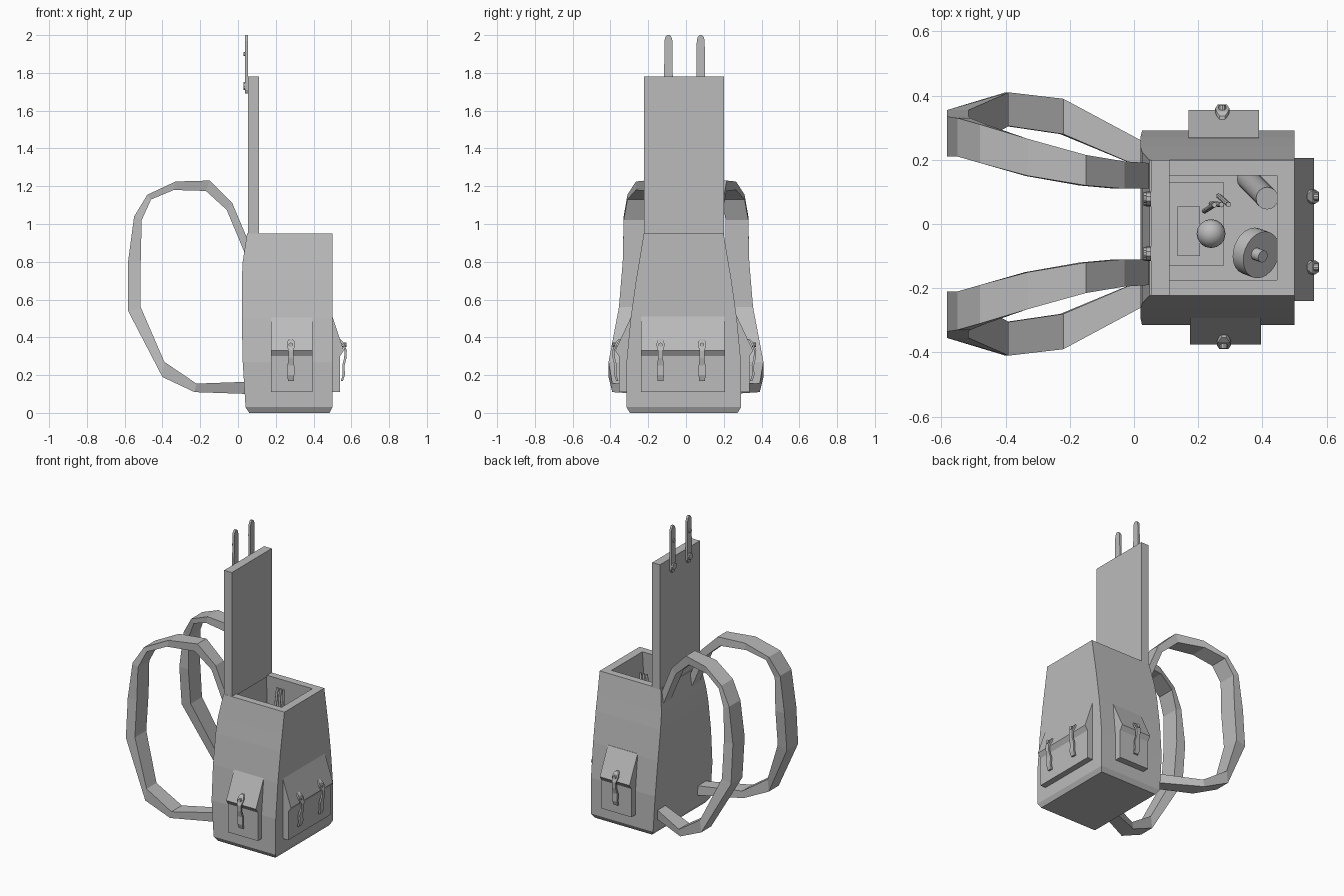
import bpy, bmesh, math
from mathutils import Vector, Matrix

if "Cube" in bpy.data.objects:
    bpy.data.objects.remove(bpy.data.objects["Cube"])

CY = -0.012  # centre line of the bag
grey = bpy.data.materials.new("grey_canvas")
grey.diffuse_color = (0.5, 0.5, 0.5, 1)
grey.use_nodes = True
grey.node_tree.nodes["Principled BSDF"].inputs["Base Color"].default_value = grey.diffuse_color


def finish(name, bm):
    bmesh.ops.recalc_face_normals(bm, faces=bm.faces)
    me = bpy.data.meshes.new(name)
    bm.to_mesh(me)
    bm.free()
    me.materials.append(grey)
    ob = bpy.data.objects.new(name, me)
    bpy.context.collection.objects.link(ob)
    return ob


def loft(name, rings):
    """Skin closed rings of equal length and cap both ends."""
    bm = bmesh.new()
    vs = [[bm.verts.new(p) for p in r] for r in rings]
    n = len(vs[0])
    for a, b in zip(vs, vs[1:]):
        for i in range(n):
            bm.faces.new((a[i], a[(i + 1) % n], b[(i + 1) % n], b[i]))
    bm.faces.new(vs[0])
    bm.faces.new(vs[-1])
    return finish(name, bm)


def rect(z, x0, x1, h):
    return [(x0, CY - h, z), (x1, CY - h, z), (x1, CY + h, z), (x0, CY + h, z)]


def box(name, x0, x1, y0, y1, z0, z1):
    return loft(name, [[(x0, y0, z), (x1, y0, z), (x1, y1, z), (x0, y1, z)] for z in (z0, z1)])


def cylinder(name, loc, r, depth, rot=(0, 0, 0), sides=16):
    bm = bmesh.new()
    bmesh.ops.create_cone(bm, cap_ends=True, segments=sides, radius1=r, radius2=r, depth=depth)
    ob = finish(name, bm)
    ob.location, ob.rotation_euler = loc, rot
    return ob


def place(ob, loc, angle):
    ob.location, ob.rotation_euler = loc, (0, 0, angle)


# Bag body: outer wall up to the rim, then down inside
loft("bag_body", [
    rect(0, .06, .485, .285), rect(.03, .04, .5, .303), rect(.27, .025, .5, .303),
    rect(.5, .02, .5, .281), rect(.7, .02, .5, .253), rect(.8, .025, .5, .236),
    rect(.95, .048, .5, .211),
    rect(.95, .105, .445, .163), rect(.5, .09, .445, .2), rect(.1, .09, .445, .24)])

# Open lid standing up from the back edge
box("lid", .053, .11, -.222, .2, .94, 1.78)


# Pocket with overhanging flap, facing local +x, back at x = 0
def pocket(name, width, out, loc, angle, sink):
    prof = [(sink, .51), (out, .33), (out - .02, .30), (out - .02, .11), (-.04, .11), (-.04, .51)]
    place(loft(name, [[(x, y, z) for x, z in prof] for y in (-width / 2, width / 2)]), loc, angle)


pocket("front_pocket", .445, .06, (.5, -.017, 0), 0, 0)
pocket("side_pocket_left", .22, .10, (.28, .255, 0), math.pi / 2, .015)
pocket("side_pocket_right", .22, .10, (.285, -.275, 0), -math.pi / 2, .015)


# Curved fastener: bent tongue, round head and stud, facing local +x
def fastener(name, loc, angle):
    path = [(.004, -.16, .016), (.014, -.13, .018), (.012, -.08, .018), (.022, -.04, .013),
            (.024, 0, .014), (.012, .03, .022), (.002, .05, .018), (-.012, .062, .008)]
    rings = [[(x - .012, -w, z), (x, -w, z), (x, w, z), (x - .012, w, z)] for x, z, w in path]
    place(loft(name, rings), loc, angle)
    d = Matrix.Rotation(angle, 3, 'Z') @ Vector((.012, 0, .03))
    stud = cylinder(name + "_stud", Vector(loc) + d, .012, .02, (0, math.pi / 2, angle), 10)
    stud.rotation_euler = (math.pi / 2, 0, angle + math.pi / 2)


for i, y in enumerate((-.135, .085)):
    fastener(f"front_fastener_{i}", (.552, y, .33), 0)
fastener("side_fastener_left", (.275, .348, .33), math.pi / 2)
fastener("side_fastener_right", (.28, -.366, .33), -math.pi / 2)

# Lid tongues with studs, on the back of the raised lid
for i, y in enumerate((-.093, .078)):
    prof = [(1.69, .012), (1.71, .021), (1.78, .023), (1.86, .022), (1.97, .021), (1.99, .016), (2.0, .007)]
    loft(f"lid_tongue_{i}", [[(.038, y - w, z), (.053, y - w, z), (.053, y + w, z), (.038, y + w, z)]
                             for z, w in prof])
    for z in (1.73, 1.9):
        cylinder(f"lid_stud_{i}", (.038, y, z), .022 if z < 1.8 else .012, .018, (0, math.pi / 2, 0), 10)

# Shoulder straps: outer x, z / inner x, z / near and far y
strap = [
    (.05, .92, .055, .80, .11, .19), (-.03, 1.11, -.06, 1.075, .11, .195),
    (-.15, 1.23, -.17, 1.175, .12, .215), (-.33, 1.225, -.34, 1.18, .15, .265),
    (-.48, 1.155, -.46, 1.13, .19, .31), (-.55, 1.04, -.51, 1.02, .21, .33),
    (-.582, .8, -.515, .8, .21, .335), (-.582, .54, -.515, .56, .235, .355),
    (-.40, .19, -.39, .27, .305, .41), (-.23, .11, -.22, .155, .28, .39),
    (.06, .10, .06, .165, .16, .24)]
for side, s in (("left", 1), ("right", -1)):
    loft(f"shoulder_strap_{side}", [
        [(ox, s * a, oz), (ox, s * b, oz), (ix, s * b, iz), (ix, s * a, iz)]
        for ox, oz, ix, iz, a, b in strap])

# Things packed in the bag
box("large_book", .11, .28, -.13, .13, .11, .55)
box("small_book", .135, .205, -.10, .055, .55, .6)
cylinder("flask", (.385, .11, .55), .035, .5, (.12, .12, 0))
cylinder("canteen", (.38, -.09, .6), .075, .05, (.25, .75, 0), 24)
cylinder("canteen_cap", (.385, -.095, .64), .02, .05, (.25, .75, 0), 10)
bm = bmesh.new()
bmesh.ops.create_uvsphere(bm, u_segments=16, v_segments=10, radius=.045)
ball = finish("ball", bm)
ball.location = (.24, -.03, .63)
for i in range(3):
    cylinder(f"pencil_{i}", (.235 + .022 * i, .05 + .012 * i, .75), .008, .38, (.06 * i - .05, .08, 0), 8)

# Smooth shading on the round pieces
for ob in bpy.data.objects:
    if ob.name.startswith(("ball", "flask", "canteen", "pencil")):
        for p in ob.data.polygons:
            p.use_smooth = len(p.vertices) == 4 or ob.name == "ball"
